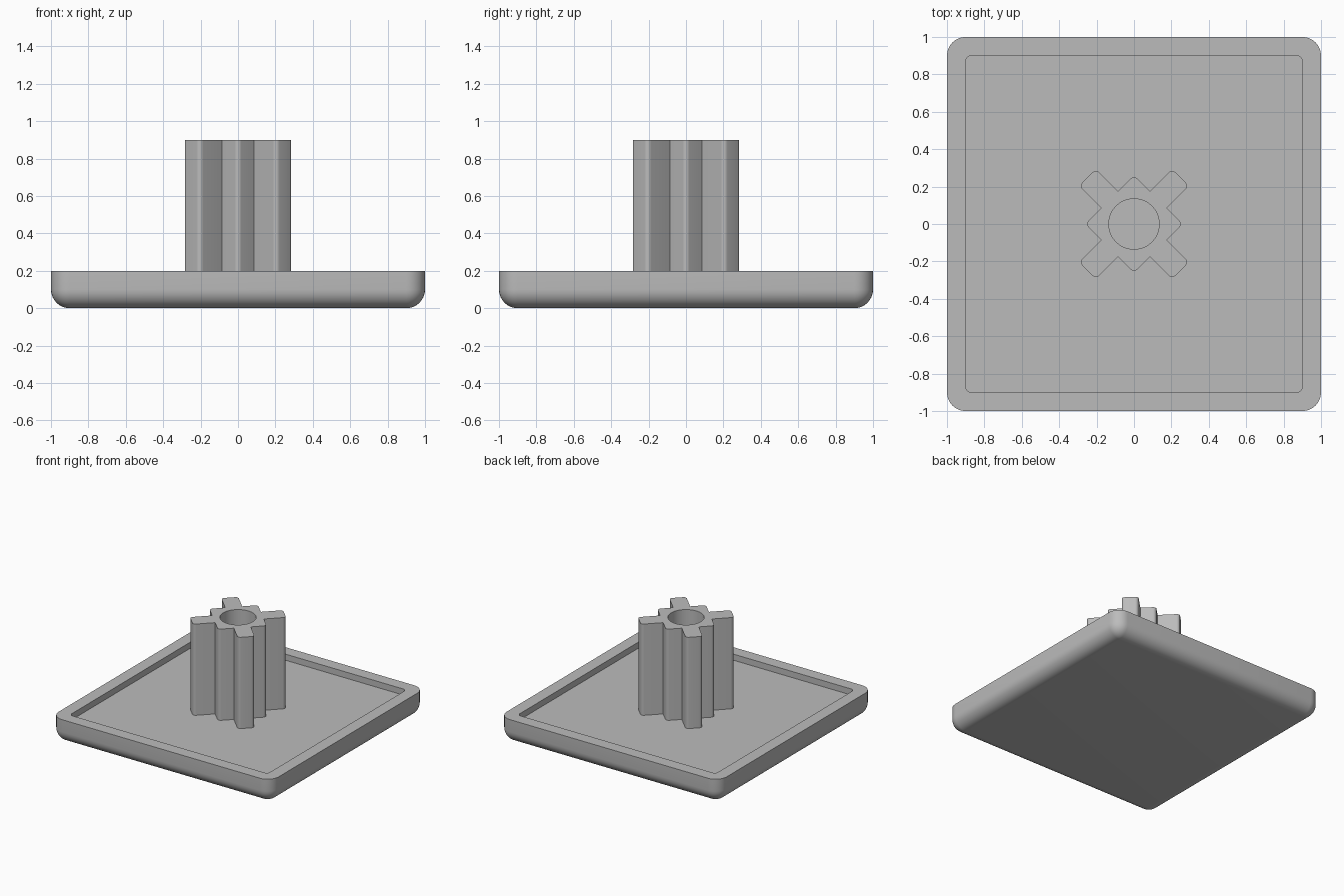
import bpy, bmesh, math
from mathutils import Vector, Matrix

cube = bpy.data.objects.get("Cube")
if cube:
    bpy.data.objects.remove(cube, do_unlink=True)

grey = bpy.data.materials.new("mid_grey")
grey.use_nodes = True
grey.diffuse_color = (0.5, 0.5, 0.5, 1)
grey.node_tree.nodes["Principled BSDF"].inputs["Base Color"].default_value = (0.5, 0.5, 0.5, 1)

FLOOR, RIM, TOP = 0.15, 0.2, 0.9


def finish(bm, name):
    bmesh.ops.remove_doubles(bm, verts=bm.verts, dist=1e-5)
    bmesh.ops.recalc_face_normals(bm, faces=bm.faces)
    mesh = bpy.data.meshes.new(name)
    bm.to_mesh(mesh)
    bm.free()
    mesh.materials.append(grey)
    obj = bpy.data.objects.new(name, mesh)
    bpy.context.collection.objects.link(obj)
    bpy.ops.object.select_all(action='DESELECT')
    obj.select_set(True)
    bpy.context.view_layer.objects.active = obj
    bpy.ops.object.shade_smooth_by_angle(angle=math.radians(30))
    return obj


def rounded_square(half, radius, z, steps=8):
    pts = []
    for quarter in range(4):
        turn = Matrix.Rotation(quarter * math.pi / 2, 3, 'Z')
        for i in range(steps + 1):
            a = i / steps * math.pi / 2
            c = half - radius
            pts.append(turn @ Vector((c + radius * math.cos(a), c + radius * math.sin(a), z)))
    return pts


def fillet(prev, corner, nxt, radius, steps=6):
    """Arc that rounds a right-angled corner."""
    a, b = (prev - corner).normalized(), (nxt - corner).normalized()
    centre = corner + (a + b) * radius
    return [centre - radius * (b * math.cos(t) + a * math.sin(t))
            for t in (i / steps * math.pi / 2 for i in range(steps + 1))]


# Tray: rounded underside, upright walls, flat rim and shallow recess
bm = bmesh.new()
sections = []
for i in range(9):
    t = i / 8 * math.pi / 2
    sections.append((0.9 + 0.1 * math.sin(t), 0.1 * math.sin(t), 0.1 - 0.1 * math.cos(t)))
sections += [(1, 0.1, RIM), (0.9, 0.03, RIM), (0.9, 0.03, FLOOR)]
rings = [[bm.verts.new(p) for p in rounded_square(*s)] for s in sections]
for low, high in zip(rings, rings[1:]):
    for k in range(len(low)):
        n = (k + 1) % len(low)
        bm.faces.new((low[k], low[n], high[n], high[k]))
bm.faces.new(rings[0])
bm.faces.new(rings[-1])
finish(bm, "tray")

# Stem outline: a diamond crossed by two diagonal bars, outer corners rounded
width, reach, diamond, radius = 0.064, 0.352, 0.26 / math.sqrt(2), 0.025
outline = []
for quarter in range(4):
    turn = Matrix.Rotation(quarter * math.pi / 2 + math.pi / 4, 3, 'Z')
    valley_a, tip_a, tip_b, valley_b, point, beyond = [
        turn @ Vector((x, y, FLOOR - 0.01)) for x, y in (
            (diamond, -width), (reach, -width), (reach, width),
            (diamond, width), (diamond, diamond), (width, diamond))]
    outline.append(valley_a)
    outline += fillet(valley_a, tip_a, tip_b, radius)
    outline += fillet(tip_a, tip_b, valley_b, radius)
    outline.append(valley_b)
    outline += fillet(valley_b, point, beyond, radius)

# Stem: outline with a round bore, pulled up to full height
bore = [Vector((0.135 * math.cos(a), 0.135 * math.sin(a), FLOOR - 0.01))
        for a in (i / 48 * math.tau for i in range(48))]
bm = bmesh.new()
edges = []
for loop in (outline, bore):
    verts = [bm.verts.new(p) for p in loop]
    edges += [bm.edges.new((verts[k - 1], verts[k])) for k in range(len(verts))]
bmesh.ops.triangle_fill(bm, edges=edges, use_beauty=True, normal=(0, 0, 1))
lifted = bmesh.ops.extrude_face_region(bm, geom=bm.faces[:], use_keep_orig=True)["geom"]
bmesh.ops.translate(bm, vec=(0, 0, TOP - FLOOR + 0.01),
                    verts=[g for g in lifted if isinstance(g, bmesh.types.BMVert)])
finish(bm, "fluted_stem")
